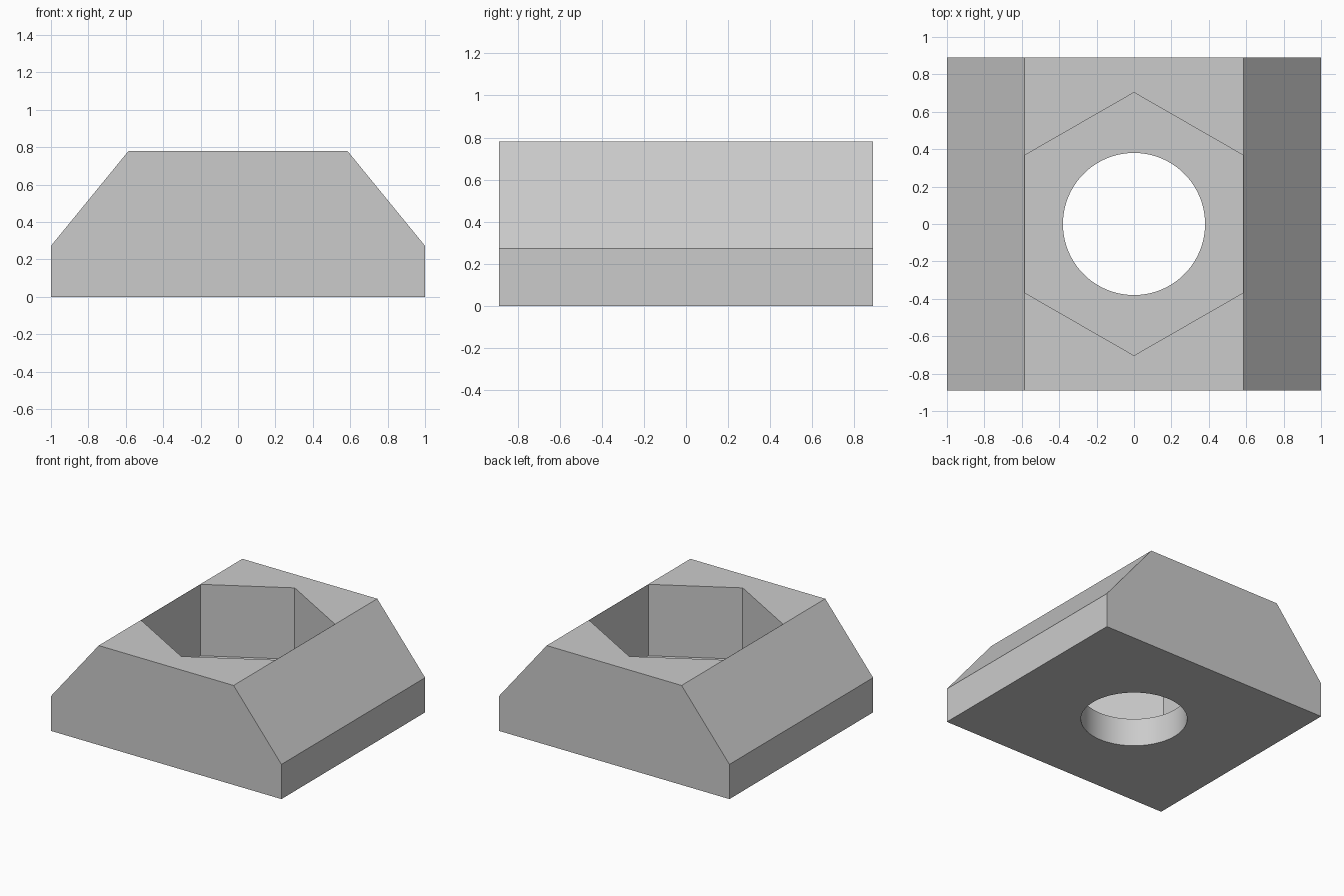
import bpy
import bmesh
from math import cos, sin, tau, radians
from mathutils import Vector

cube = bpy.data.objects.get("Cube")
if cube:
    bpy.data.objects.remove(cube, do_unlink=True)

HALF_LENGTH = 1.0
HALF_DEPTH = 0.89
HEIGHT = 0.78
SHOULDER = 0.272      # top of the vertical sides
RIDGE = 0.585         # half width of the flat top
FLOOR = 0.22          # bottom of the hexagonal pocket
HOLE_RADIUS = 0.38

grey = bpy.data.materials.new("plain_grey")
grey.use_nodes = True
grey.diffuse_color = (0.6, 0.6, 0.6, 1)
grey.node_tree.nodes["Principled BSDF"].inputs["Base Color"].default_value = (0.6, 0.6, 0.6, 1)


def prism(name, points, sweep):
    """Extrude a closed outline of 3D points along a vector."""
    bm = bmesh.new()
    face = bm.faces.new([bm.verts.new(p) for p in points])
    grown = bmesh.ops.extrude_face_region(bm, geom=[face], use_keep_orig=True)
    verts = [g for g in grown["geom"] if isinstance(g, bmesh.types.BMVert)]
    bmesh.ops.translate(bm, verts=verts, vec=Vector(sweep))
    bmesh.ops.recalc_face_normals(bm, faces=bm.faces)
    mesh = bpy.data.meshes.new(name)
    bm.to_mesh(mesh)
    bm.free()
    mesh.materials.append(grey)
    obj = bpy.data.objects.new(name, mesh)
    bpy.context.collection.objects.link(obj)
    return obj


def cut(target, cutter):
    """Subtract the cutter from the target, then discard it."""
    cutter.hide_render = True
    bpy.context.view_layer.objects.active = target
    mod = target.modifiers.new("cut", "BOOLEAN")
    mod.operation = "DIFFERENCE"
    mod.solver = "EXACT"
    mod.object = cutter
    bpy.ops.object.modifier_apply(modifier=mod.name)
    bpy.data.objects.remove(cutter, do_unlink=True)


# Block with sloped shoulders
right_half = [(HALF_LENGTH, 0), (HALF_LENGTH, SHOULDER), (RIDGE, HEIGHT)]
outline = right_half + [(-x, z) for x, z in reversed(right_half)]
block = prism("slot_nut_block", [(x, -HALF_DEPTH, z) for x, z in outline],
              (0, 2 * HALF_DEPTH, 0))

# Hexagonal pocket, its flats just inside the ridges
flat, corner, tip = RIDGE - 0.002, 0.368, 0.703
hexagon = [(flat, -corner), (flat, corner), (0, tip),
           (-flat, corner), (-flat, -corner), (0, -tip)]
cut(block, prism("pocket_cutter", [(x, y, FLOOR) for x, y in hexagon], (0, 0, 1)))

# Round through hole
SIDES = 96
circle = [(HOLE_RADIUS * cos(tau * i / SIDES), HOLE_RADIUS * sin(tau * i / SIDES), -0.2)
          for i in range(SIDES)]
cut(block, prism("hole_cutter", circle, (0, 0, 0.6)))

# Smooth hole wall, sharp edges elsewhere
bpy.ops.object.select_all(action="DESELECT")
block.select_set(True)
bpy.context.view_layer.objects.active = block
bpy.ops.object.shade_smooth_by_angle(angle=radians(30))
